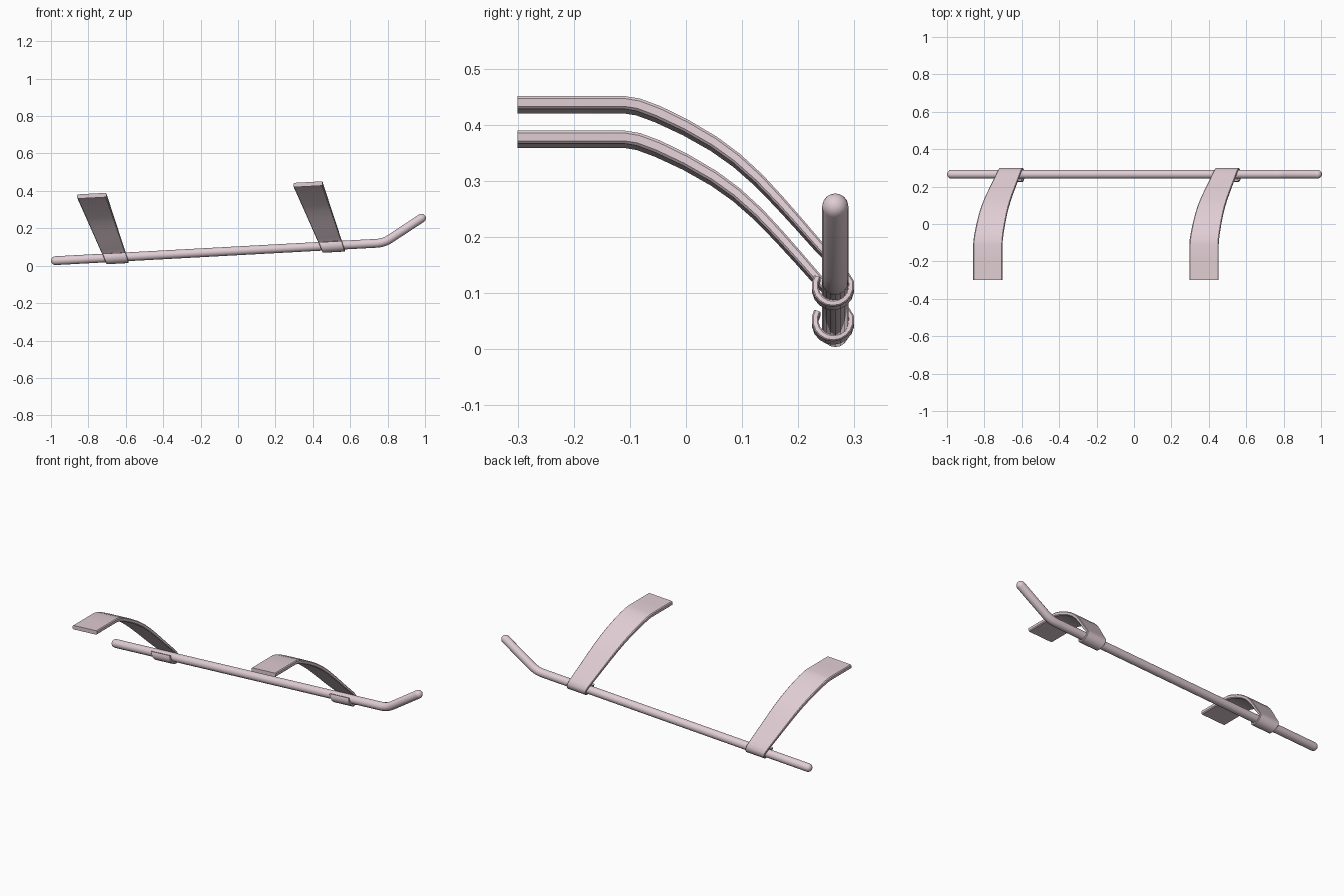
import bpy, bmesh, math
from mathutils import Vector

if "Cube" in bpy.data.objects:
    bpy.data.objects.remove(bpy.data.objects["Cube"])

mat = bpy.data.materials.new("pale pink")
mat.diffuse_color = (0.74, 0.61, 0.65, 1)
mat.use_nodes = True
mat.node_tree.nodes["Principled BSDF"].inputs["Base Color"].default_value = mat.diffuse_color


def skin(name, rings):
    """Join successive cross-section rings into one closed smooth-shaded part."""
    bm = bmesh.new()
    loops = [[bm.verts.new(p) for p in ring] for ring in rings]
    n = len(loops[0])
    for a, b in zip(loops, loops[1:]):
        for i in range(n):
            j = (i + 1) % n
            bm.faces.new((a[i], a[j], b[j], b[i]))
    bm.faces.new(loops[0][::-1])
    bm.faces.new(loops[-1])
    bmesh.ops.recalc_face_normals(bm, faces=bm.faces)
    me = bpy.data.meshes.new(name)
    bm.to_mesh(me)
    bm.free()
    me.materials.append(mat)
    ob = bpy.data.objects.new(name, me)
    bpy.context.collection.objects.link(ob)
    bpy.context.view_layer.objects.active = ob
    ob.select_set(True)
    bpy.ops.object.shade_smooth_by_angle(angle=math.radians(40))
    ob.select_set(False)


def tangents(path):
    last = len(path) - 1
    return [(path[min(i + 1, last)] - path[max(i - 1, 0)]).normalized()
            for i in range(len(path))]


# Skid tube: gently rising bar, rounded elbow, upturned nose, domed ends
R, Y, SLOPE = 0.0235, 0.266, 0.054
start, elbow, nose = Vector((-0.976, 0.027)), Vector((0.78, 0.122)), Vector((0.981, 0.254))
d1, d2 = (elbow - start).normalized(), (nose - elbow).normalized()
path, radii = [], []
for k in range(6):                                  # tail dome
    a = math.radians(88 - 17.6 * k)
    path.append(start - d1 * R * math.sin(a))
    radii.append(R * math.cos(a))
p0, p1 = elbow - d1 * 0.04, elbow + d2 * 0.04
for k in range(7):                                  # elbow
    t = k / 6
    path.append(p0 * (1 - t) ** 2 + elbow * 2 * t * (1 - t) + p1 * t ** 2)
    radii.append(R)
for k in range(6):                                  # nose dome
    a = math.radians(17.6 * k)
    path.append(nose + d2 * R * math.sin(a))
    radii.append(R * math.cos(a))
rings = []
for p, t, r in zip(path, tangents(path), radii):
    ring = []
    for s in range(16):
        a = math.tau * s / 16
        q = p + Vector((-t.y, t.x)) * r * math.cos(a)
        ring.append((q.x, Y + r * math.sin(a), q.y))
    rings.append(ring)
skin("skid_tube", rings)

# Strut profile (y, z): flat mounting end, curved leg, hook under the tube
TOP = 0.374
profile = [Vector(p) for p in (
    (-0.3, TOP), (-0.2, TOP), (-0.11, TOP), (-0.085, 0.370), (-0.05, 0.357), (0.0, 0.333),
    (0.05, 0.304), (0.09, 0.275), (0.13, 0.239), (0.165, 0.202), (0.2, 0.163),
    (0.235, 0.123), (0.262, 0.094), (0.282, 0.072))]
leg = len(profile)
for deg in range(10, -211, -20):
    a = math.radians(deg)
    profile.append(Vector((0.262 + 0.032 * math.cos(a), 0.049 + 0.032 * math.sin(a))))


def strut(name, dx, dz):
    """Tapered strap, leaning sideways as it descends and tilted with the tube."""
    rings = []
    for i, (p, t) in enumerate(zip(profile, tangents(profile))):
        drop = (TOP - p.y) / 0.355
        x0, x1 = -0.86 + 0.155 * drop, -0.703 + 0.118 * drop
        h = 0.0115 - 0.0055 * min(1, max(0, (i - 4) / (leg - 4)))
        e = h * 0.4
        n = Vector((-t.y, t.x))
        ring = []
        for x, o in ((x0, -h + e), (x0, h - e), (x0 + e, h), (x1 - e, h),
                     (x1, h - e), (x1, -h + e), (x1 - e, -h), (x0 + e, -h)):
            q = p + n * o
            ring.append((x + dx, q.x, q.y + dz + SLOPE * (x - (x0 + x1) / 2)))
        rings.append(ring)
    skin(name, rings)


strut("rear_strut", 0, 0)
strut("front_strut", 1.156, 0.0615)
